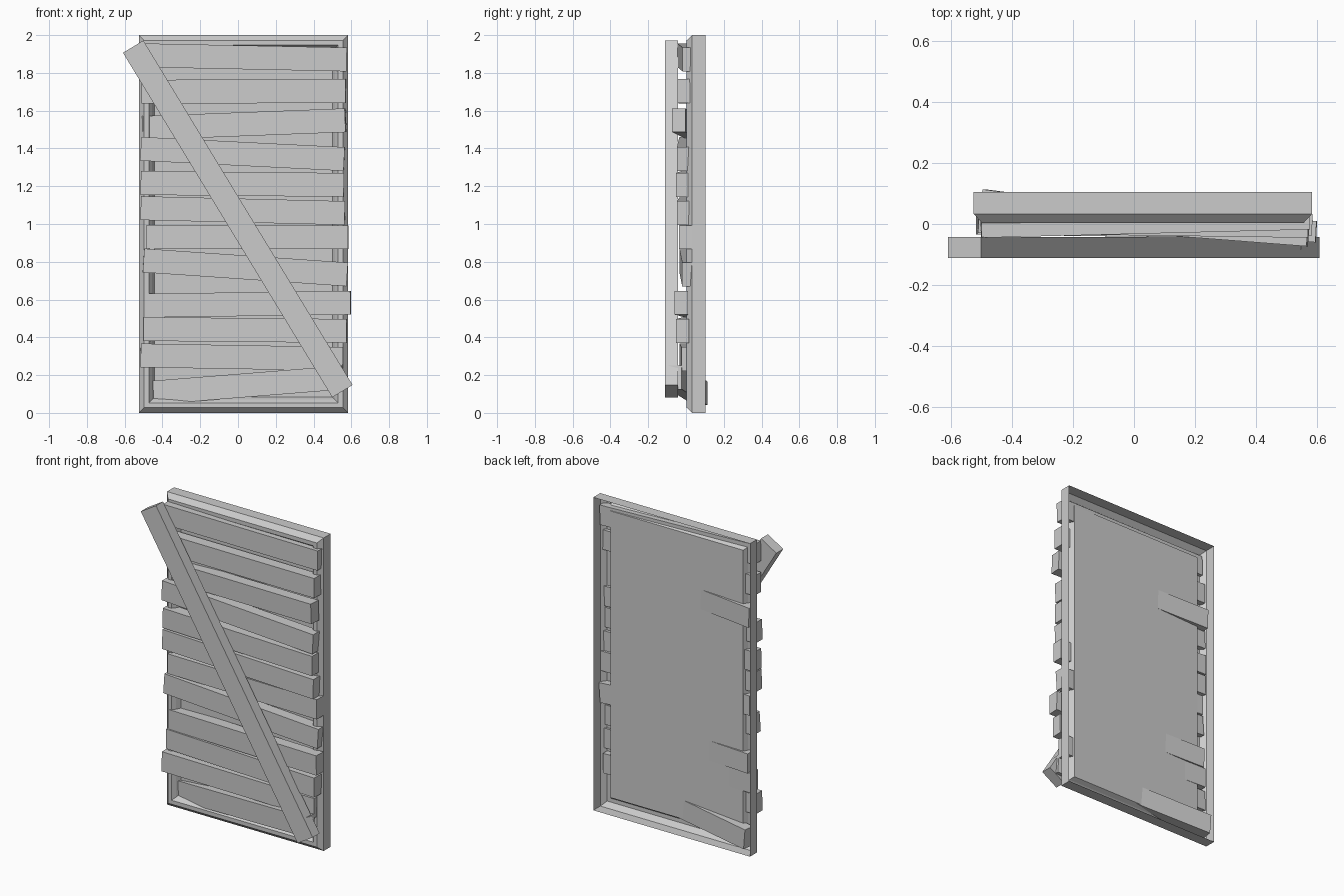
import bpy, bmesh
from mathutils import Vector


def finish(bm, name):
    me = bpy.data.meshes.new(name)
    bm.to_mesh(me)
    bm.free()
    ob = bpy.data.objects.new(name, me)
    bpy.context.collection.objects.link(ob)
    return ob


# Hollow moulded frame, open at the back, closed by a recessed panel
def make_frame():
    x0, x1, z0, z1 = -0.525, 0.583, 0.0, 2.0
    profile = [(0, 0.104), (0, 0.033), (0.028, 0.003), (0.053, 0.003),
               (0.07, 0.025), (0.084, 0.052)]          # inset, y
    bm = bmesh.new()
    rings = []
    for d, y in profile:
        rings.append([bm.verts.new(p) for p in (
            (x0 + d, y, z0 + d), (x1 - d, y, z0 + d),
            (x1 - d, y, z1 - d), (x0 + d, y, z1 - d))])
    for a, b in zip(rings, rings[1:]):
        for i in range(4):
            j = (i + 1) % 4
            bm.faces.new((a[i], a[j], b[j], b[i]))
    bm.faces.new(rings[-1])
    finish(bm, "frame_and_panel")


# Straight board between two points on its front face
def board(name, left, right, height=0.126, depth=0.07):
    a, b = Vector(left), Vector(right)
    along = (b - a).normalized()
    back = Vector((0, 1, 0))
    back = (back - along * back.dot(along)).normalized()
    up = along.cross(back)
    bm = bmesh.new()
    bmesh.ops.create_cube(bm, size=1)
    for v in bm.verts:
        s, t, u = v.co + Vector((0.5, 0.5, 0))
        v.co = a.lerp(b, s) + back * depth * t + up * height * u
    return finish(bm, name)


make_frame()

# Boards: left x, front y, centre z; right x, front y, centre z
planks = [
    (-0.50, -0.045, 1.893, 0.575, -0.018, 1.871),
    (-0.51, -0.030, 1.700, 0.570, -0.045, 1.704),
    (-0.505, 0.010, 1.508, 0.567, -0.073, 1.549),
    (-0.515, -0.035, 1.398, 0.562, -0.048, 1.344),
    (-0.515, -0.025, 1.217, 0.560, -0.054, 1.207),
    (-0.515, -0.030, 1.084, 0.565, -0.048, 1.058),
    (-0.485, -0.020, 0.932, 0.583, -0.038, 0.930),
    (-0.500, -0.035, 0.807, 0.578, -0.020, 0.733),
    (-0.485, -0.003, 0.568, 0.595, -0.060, 0.583),
    (-0.500, -0.012, 0.444, 0.575, -0.054, 0.434),
    (-0.515, -0.035, 0.304, 0.555, -0.025, 0.286),
    (-0.500, 0.044, 0.103, 0.550, -0.092, 0.187),
]
for i, p in enumerate(planks, 1):
    board(f"plank_{i:02d}", p[:3], p[3:])

# Diagonal brace across the planks
board("diagonal_brace", (-0.555, -0.112, 1.939), (0.553, -0.112, 0.115))
